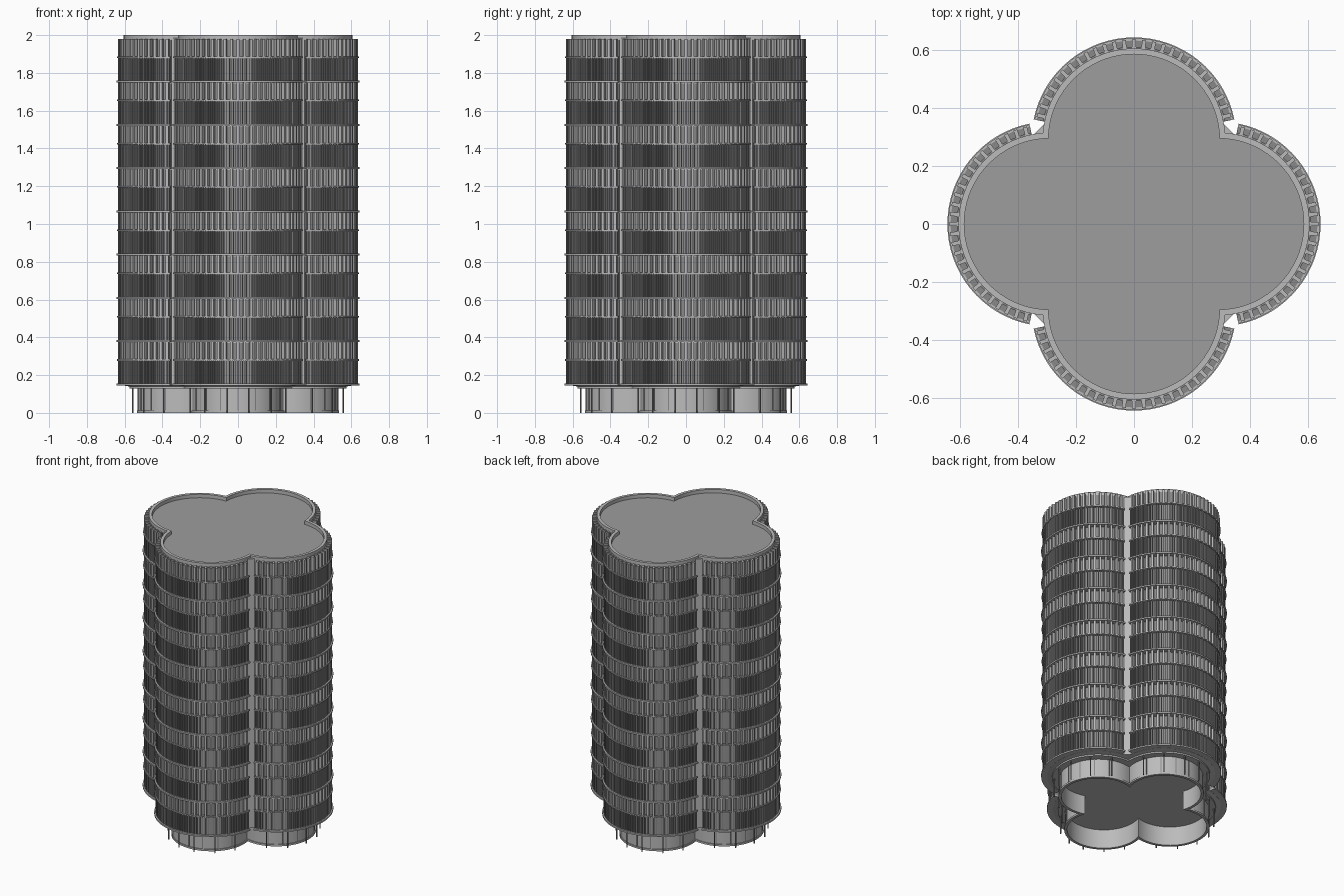
import bpy, bmesh
from math import sin, cos, pi, radians, sqrt, atan2

if "Cube" in bpy.data.objects:
    bpy.data.objects.remove(bpy.data.objects["Cube"])

C = 0.29                      # distance of each lobe centre from the axis
FLOORS, Z0, STEP = 8, 0.15, 0.229
SPAN = radians(78.5)          # half angle of each lobe's facade
LOBES = [i * pi / 2 for i in range(4)]


def grey(name, v):
    m = bpy.data.materials.new(name)
    m.diffuse_color = (v, v, v, 1)
    m.use_nodes = True
    m.node_tree.nodes["Principled BSDF"].inputs["Base Color"].default_value = m.diffuse_color
    return m


CONCRETE, ROOF, GLASS = grey("concrete", 0.5), grey("roof", 0.34), grey("glass", 0.25)


def finish(bm, name, mat, smooth=False):
    bmesh.ops.recalc_face_normals(bm, faces=bm.faces[:])
    me = bpy.data.meshes.new(name)
    bm.to_mesh(me)
    bm.free()
    me.materials.append(mat)
    ob = bpy.data.objects.new(name, me)
    bpy.context.collection.objects.link(ob)
    if smooth:
        bpy.ops.object.select_all(action='DESELECT')
        ob.select_set(True)
        bpy.context.view_layer.objects.active = ob
        bpy.ops.object.shade_smooth_by_angle(angle=radians(25))
    return ob


def polar(lobe, r, a, z):
    x, y = C + r * cos(a), r * sin(a)
    return (x * cos(lobe) - y * sin(lobe), x * sin(lobe) + y * cos(lobe), z)


def outline(r, z, n=36):
    # four-lobed outline: arcs meeting on the diagonals
    t = (C + sqrt(2 * r * r - C * C)) / 2
    a = atan2(t, t - C)
    return [polar(l, r, -a + 2 * a * i / n, z) for l in LOBES for i in range(n)]


def skin(bm, loops, closed=False):
    rows = [[bm.verts.new(p) for p in lp] for lp in loops]
    pairs = list(zip(rows, rows[1:])) + ([(rows[-1], rows[0])] if closed else [])
    n = len(rows[0])
    for a, b in pairs:
        for i in range(n):
            j = (i + 1) % n
            bm.faces.new((a[i], a[j], b[j], b[i]))
    return rows


def arc_band(bm, r0, r1, z0, z1, n=32):
    # sweep a rectangular section around every lobe
    profile = [(r0, z0), (r1, z0), (r1, z1), (r0, z1)]
    for l in LOBES:
        rows = [[bm.verts.new(polar(l, r, -SPAN + 2 * SPAN * i / n, z)) for r, z in profile]
                for i in range(n + 1)]
        for a, b in zip(rows, rows[1:]):
            for i in range(4):
                j = (i + 1) % 4
                bm.faces.new((a[i], a[j], b[j], b[i]))
        bm.faces.new(rows[0])
        bm.faces.new(rows[-1])


def fins(bm, count, width, r0, r1, z0, z1):
    # evenly spaced radial blocks on every lobe
    for l in LOBES:
        for k in range(count):
            a = -SPAN + 2 * SPAN * (k + 0.5) / count
            h = width / 2 / r1
            v = [bm.verts.new(polar(l, r, a + s * h, z))
                 for z in (z0, z1) for r, s in ((r0, -1), (r1, -1), (r1, 1), (r0, 1))]
            for f in ((0, 1, 2, 3), (4, 5, 6, 7), (0, 1, 5, 4), (1, 2, 6, 5), (2, 3, 7, 6), (3, 0, 4, 7)):
                bm.faces.new([v[i] for i in f])


# Tower body with parapet
bm = bmesh.new()
rows = skin(bm, [outline(0.285, 0.13), outline(0.285, 0.14), outline(0.315, 0.145),
                 outline(0.315, 2.0), outline(0.295, 2.0), outline(0.295, 1.97)])
bm.faces.new(rows[0])
bm.faces.new(rows[-1])
finish(bm, "tower_body", CONCRETE, True)

# Sunken roof deck
bm = bmesh.new()
rows = skin(bm, [outline(0.296, 1.97), outline(0.296, 1.976)])
bm.faces.new(rows[0])
bm.faces.new(rows[-1])
finish(bm, "roof_deck", ROOF)

# Recessed ground floor: hollow wall with plinth
bm = bmesh.new()
skin(bm, [outline(0.24, 0), outline(0.24, 0.13), outline(0.228, 0.13), outline(0.228, 0)], True)
skin(bm, [outline(0.246, 0), outline(0.246, 0.012), outline(0.236, 0.012), outline(0.236, 0)], True)
finish(bm, "ground_floor_wall", CONCRETE, True)

# Ground floor window bars
bm = bmesh.new()
fins(bm, 7, 0.006, 0.235, 0.243, 0.01, 0.13)
finish(bm, "ground_floor_mullions", GLASS)

# Slender columns around the ground floor
bm = bmesh.new()
for l in LOBES:
    for d in (-68, -40, -12, 12, 40, 68):
        x, y, _ = polar(l, 0.272, radians(d), 0)
        ring = [[(x + 0.004 * cos(k * pi / 4), y + 0.004 * sin(k * pi / 4), z) for k in range(8)]
                for z in (0, 0.14)]
        for row in skin(bm, ring):
            bm.faces.new(row)
finish(bm, "columns", GLASS, True)

# Facade storeys: slab edges, lower panels with bars, upper windows with fins
slabs, panels, bars, piers = (bmesh.new() for _ in range(4))
for i in range(FLOORS):
    z = Z0 + i * STEP
    mid, top = z + 0.13, z + STEP
    arc_band(slabs, 0.312, 0.353, z - 0.004, z + 0.006)
    arc_band(slabs, 0.342, 0.350, mid - 0.004, mid + 0.004)
    arc_band(panels, 0.312, 0.336, z + 0.006, mid - 0.006)
    arc_band(panels, 0.312, 0.343, mid - 0.006, mid)
    arc_band(panels, 0.312, 0.321, mid, top - 0.008)
    fins(bars, 81, 0.004, 0.33, 0.344, z + 0.004, mid - 0.002)
    fins(piers, 27, 0.014, 0.312, 0.345, mid - 0.002, top - 0.003)
finish(slabs, "floor_slabs", CONCRETE, True)
finish(panels, "facade_panels", GLASS, True)
finish(bars, "facade_bars", ROOF)
finish(piers, "facade_fins", CONCRETE)

# Vertical corner strips in the notches between lobes
bm = bmesh.new()
for l in LOBES:
    a, d, h = l + pi / 4, 0.462, 0.024
    ring = [[((d + u) * cos(a) - v * sin(a), (d + u) * sin(a) + v * cos(a), z)
             for u, v in ((-h, -h), (0, -h), (0, h), (-h, h))] for z in (0.145, 1.985)]
    for row in skin(bm, ring):
        bm.faces.new(row)
finish(bm, "corner_strips", CONCRETE)
